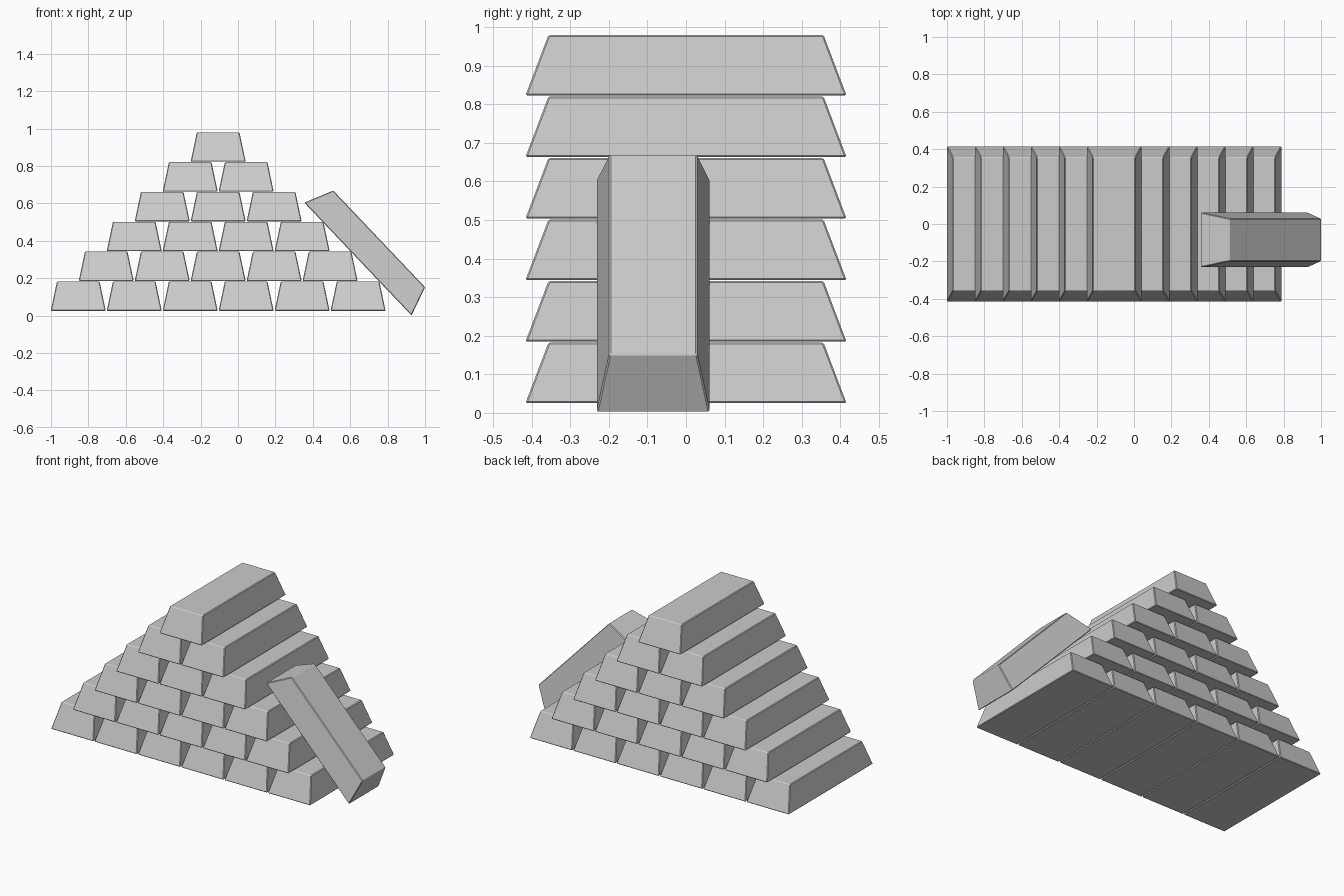
import bpy, bmesh
from math import atan2
from mathutils import Matrix, Vector

if "Cube" in bpy.data.objects:
    bpy.data.objects.remove(bpy.data.objects["Cube"])

BASE, TOP, H = (0.294, 0.832), (0.228, 0.713), 0.157
STEP_X, STEP_Z = 0.2992, 0.1595


def bar_mesh():
    # tapered ingot, origin at the middle of its base, with finely chamfered edges
    bm = bmesh.new()
    bmesh.ops.create_cube(bm, size=1)
    for v in bm.verts:
        size, z = (TOP, H) if v.co.z > 0 else (BASE, 0)
        v.co = (v.co.x * size[0], v.co.y * size[1], z)
    bmesh.ops.bevel(bm, geom=bm.edges[:], offset=0.004, segments=1,
                    affect='EDGES', profile=0.5)
    me = bpy.data.meshes.new("ingot")
    bm.to_mesh(me)
    bm.free()
    return me


mesh = bar_mesh()


def add_bar(name, matrix):
    ob = bpy.data.objects.new(name, mesh)
    bpy.context.collection.objects.link(ob)
    ob.matrix_world = matrix


# stacked rows, six bars down to one
for row in range(6):
    count = 6 - row
    for i in range(count):
        x = -0.106 + (i - (count - 1) / 2) * STEP_X
        add_bar(f"bar_row{row + 1}_{i + 1}",
                Matrix.Translation((x, 0, 0.025 + row * STEP_Z)))

# loose bar leaning on the right side of the stack
along = Vector((0.572, 0, -0.602)).normalized()
normal = Vector((-along.z, 0, along.x))
across = along.cross(normal)
rot = Matrix((across, along, normal)).transposed().to_4x4()
add_bar("leaning_bar", Matrix.Translation((0.641, -0.085, 0.302)) @ rot)
